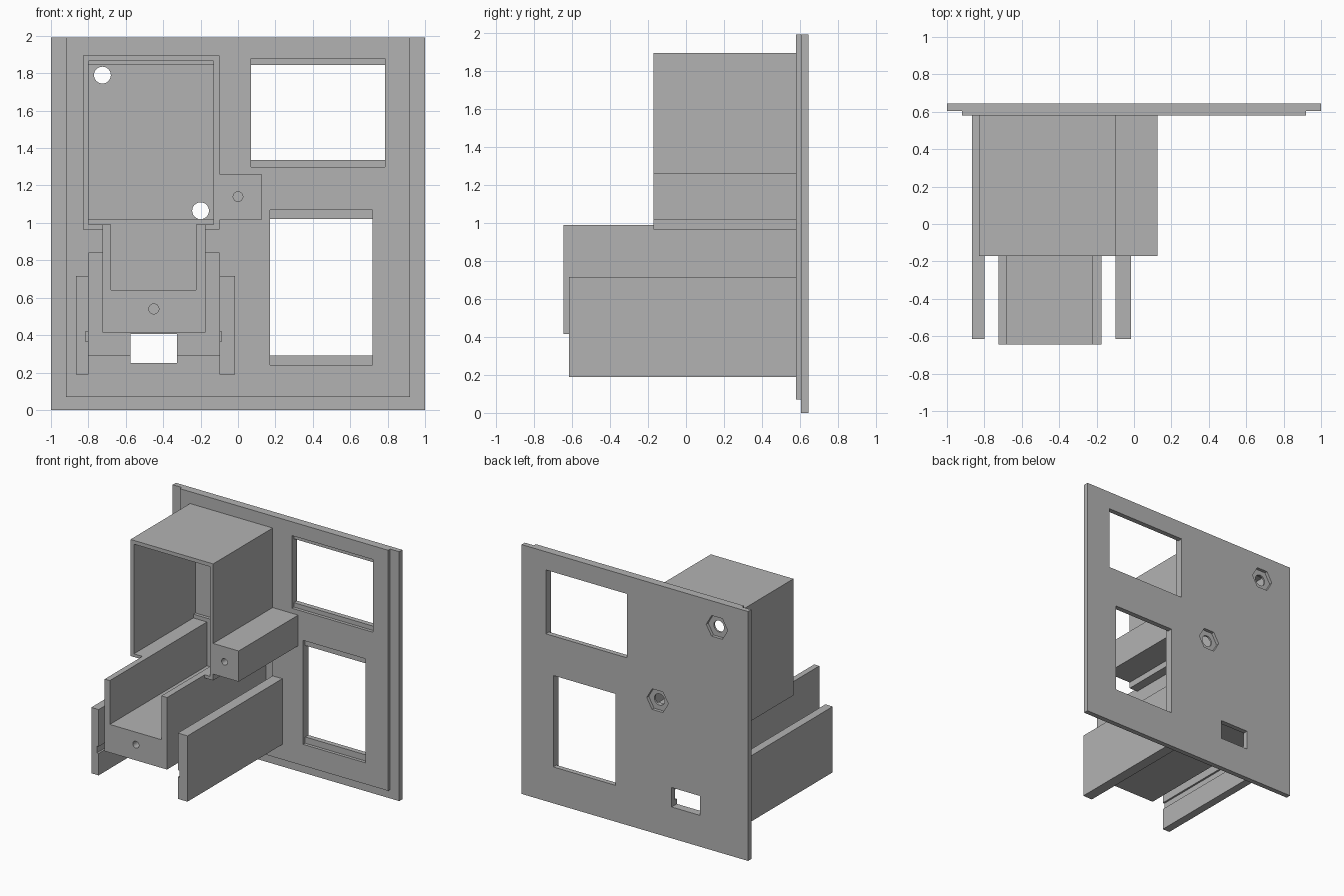
import bpy
import bmesh
import math

cube = bpy.data.objects.get("Cube")
if cube:
    bpy.data.objects.remove(cube, do_unlink=True)

grey = bpy.data.materials.new("plain grey")
grey.use_nodes = True
grey.diffuse_color = (0.45, 0.45, 0.45, 1)
grey.node_tree.nodes["Principled BSDF"].inputs["Base Color"].default_value = (0.45, 0.45, 0.45, 1)

BACK, STEP, FACE = 0.645, 0.605, 0.58   # panel layers along y


def prism(name, outline, y0, y1):
    """Extrude an x-z outline from y0 to y1."""
    bm = bmesh.new()
    face = bm.faces.new([bm.verts.new((x, y0, z)) for x, z in outline])
    grown = bmesh.ops.extrude_face_region(bm, geom=[face])
    for v in grown["geom"]:
        if isinstance(v, bmesh.types.BMVert):
            v.co.y = y1
    bmesh.ops.recalc_face_normals(bm, faces=bm.faces)
    mesh = bpy.data.meshes.new(name)
    bm.to_mesh(mesh)
    bm.free()
    mesh.materials.append(grey)
    obj = bpy.data.objects.new(name, mesh)
    bpy.context.collection.objects.link(obj)
    return obj


def box(name, x0, x1, z0, z1, y0, y1):
    return prism(name, [(x0, z0), (x1, z0), (x1, z1), (x0, z1)], y0, y1)


def disc(name, x, z, radius, sides, y0, y1):
    turn = 2 * math.pi / sides
    return prism(name, [(x + radius * math.cos(i * turn), z + radius * math.sin(i * turn))
                        for i in range(sides)], y0, y1)


def cut(target, *cutters):
    """Subtract each cutter, then discard it."""
    for cutter in cutters:
        cutter.hide_render = True
        mod = target.modifiers.new("cut", 'BOOLEAN')
        mod.operation = 'DIFFERENCE'
        mod.solver = 'EXACT'
        mod.object = cutter
        bpy.context.view_layer.objects.active = target
        bpy.ops.object.modifier_apply(modifier=mod.name)
        bpy.data.objects.remove(cutter, do_unlink=True)


# Back plate and the raised panel on its front
back_plate = box("back_plate", -1, 1, 0, 1.99, STEP, BACK)
raised_panel = box("raised_panel", -0.92, 0.92, 0.07, 1.99, FACE, STEP)

# Windows: taller in the raised panel, leaving ledges on the back plate
for x0, x1, z0, z1, top, bottom in ((0.07, 0.785, 1.30, 1.88, 0.035, 0.035),
                                    (0.17, 0.72, 0.24, 1.07, 0.05, 0.05)):
    cut(raised_panel, box("cutter", x0, x1, z0, z1, 0.5, 0.7))
    cut(back_plate, box("cutter", x0, x1, z0 + bottom, z1 - top, 0.5, 0.7))

# Small cable slot through both layers
for layer in (back_plate, raised_panel):
    cut(layer, box("cutter", -0.575, -0.325, 0.25, 0.405, 0.5, 0.7))

# Shallow recesses behind the case and around the tray
cut(raised_panel,
    box("cutter", -0.80, -0.13, 1.02, 1.845, 0.5, 0.7),
    prism("cutter", [(-0.8, 0.29), (-0.1, 0.29), (-0.1, 0.84), (-0.175, 0.84),
                     (-0.175, 0.415), (-0.725, 0.415), (-0.725, 0.84), (-0.8, 0.84)], 0.5, 0.7))

# Bolt holes with hexagonal nut pockets in the back
for x, z in ((-0.725, 1.79), (-0.2, 1.065)):
    cut(back_plate,
        disc("cutter", x, z, 0.095, 6, BACK - 0.025, 0.7),
        disc("cutter", x, z, 0.045, 32, 0.5, 0.7))

# Open-fronted case; its floor is open above the tray
prism("case", [(-0.83, 0.965), (-0.725, 0.965), (-0.725, 0.99), (-0.80, 0.99),
               (-0.80, 1.865), (-0.13, 1.865), (-0.13, 0.99), (-0.175, 0.99),
               (-0.175, 0.965), (-0.10, 0.965), (-0.10, 1.895), (-0.83, 1.895)], -0.17, FACE)

# Screw block beside the case
side_block = box("side_block", -0.10, 0.125, 1.015, 1.26, -0.17, FACE)
cut(side_block, disc("cutter", 0, 1.14, 0.026, 24, -0.3, 0.1))

# U-shaped tray with a thick drilled floor
tray = prism("tray", [(-0.725, 0.415), (-0.175, 0.415), (-0.175, 0.99), (-0.225, 0.99),
                      (-0.225, 0.64), (-0.68, 0.64), (-0.68, 0.99), (-0.725, 0.99)], -0.645, FACE)
cut(tray, disc("cutter", -0.45, 0.54, 0.027, 24, -0.8, -0.37))

# Side rails, each with a groove along its inner face
for name, inner, outer, groove in (("right_rail", -0.80, -0.865, -0.815),
                                   ("left_rail", -0.10, -0.015, -0.088)):
    prism(name, [(inner, 0.19), (outer, 0.19), (outer, 0.715), (inner, 0.715),
                 (inner, 0.42), (groove, 0.42), (groove, 0.365), (inner, 0.365)], -0.615, FACE)
